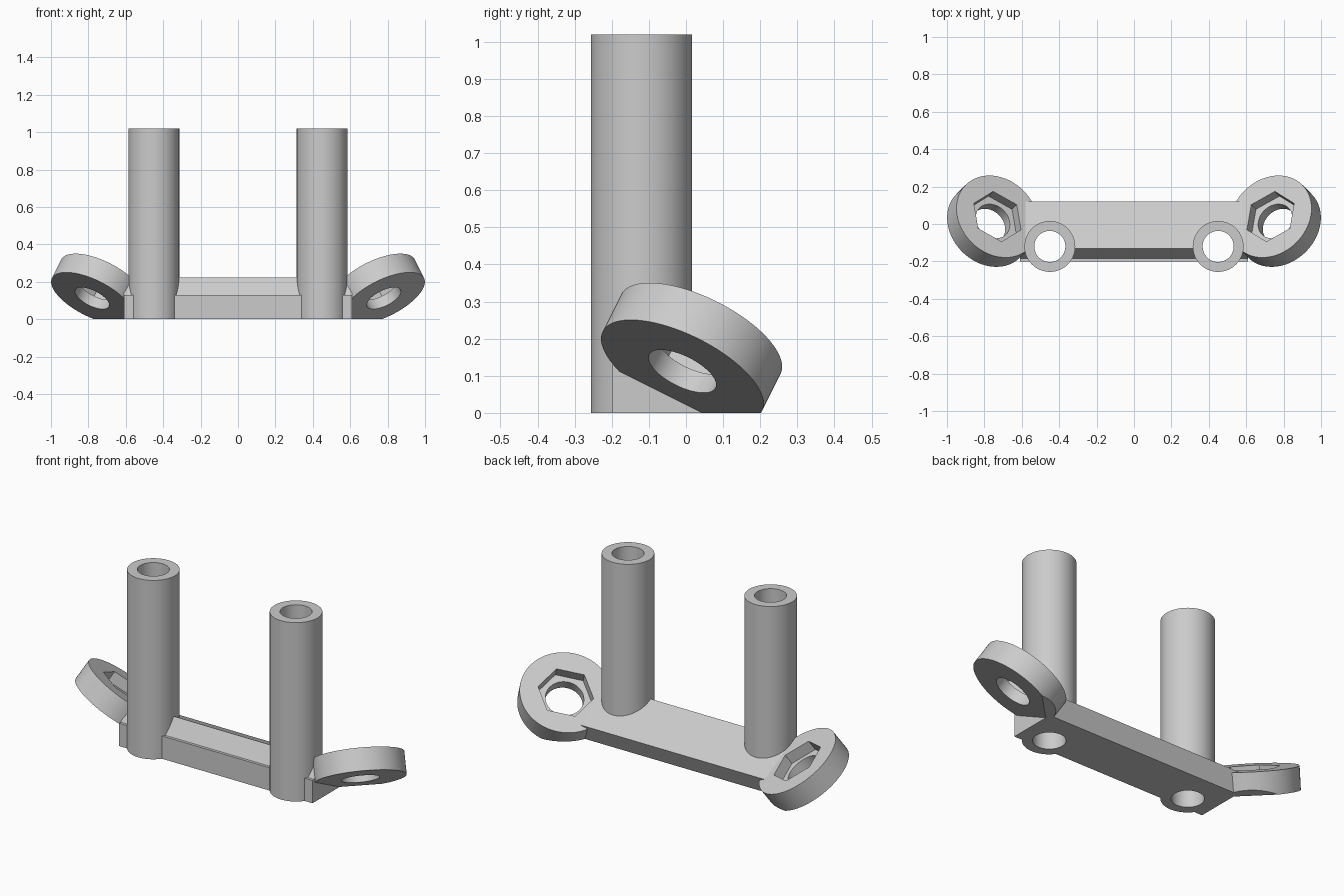
import bpy, bmesh, math
from mathutils import Vector

if "Cube" in bpy.data.objects:
    bpy.data.objects.remove(bpy.data.objects["Cube"], do_unlink=True)

GREY = (0.6, 0.6, 0.6, 1.0)
mat = bpy.data.materials.new("light grey")
mat.use_nodes = True
mat.diffuse_color = GREY
mat.node_tree.nodes["Principled BSDF"].inputs["Base Color"].default_value = GREY


def prism(name, ring, sweep):
    """Closed solid from a ring of points pushed along a sweep vector."""
    bm = bmesh.new()
    low = [bm.verts.new(p) for p in ring]
    high = [bm.verts.new(p + sweep) for p in ring]
    bm.faces.new(low)
    bm.faces.new(high)
    n = len(ring)
    for i in range(n):
        j = (i + 1) % n
        bm.faces.new((low[i], low[j], high[j], high[i]))
    bmesh.ops.recalc_face_normals(bm, faces=bm.faces)
    mesh = bpy.data.meshes.new(name)
    bm.to_mesh(mesh)
    bm.free()
    mesh.materials.append(mat)
    obj = bpy.data.objects.new(name, mesh)
    bpy.context.collection.objects.link(obj)
    return obj


def round_prism(name, base, axis, across, radius, sides, side=1, turn=0.0):
    """Regular prism from a base centre along an axis, mirrored by side."""
    other = axis.normalized().cross(across)
    flip = Vector((side, 1, 1))
    ring = []
    for i in range(sides):
        a = turn + math.tau * i / sides
        ring.append((base + radius * (math.cos(a) * across + math.sin(a) * other)) * flip)
    return prism(name, ring, axis * flip)


def cut(obj, cutters):
    for c in cutters:
        mod = obj.modifiers.new("cut", "BOOLEAN")
        mod.operation = "DIFFERENCE"
        mod.solver = "EXACT"
        mod.object = c
    bpy.ops.object.select_all(action="DESELECT")
    bpy.context.view_layer.objects.active = obj
    obj.select_set(True)
    for mod in list(obj.modifiers):
        bpy.ops.object.modifier_apply(modifier=mod.name)
    bpy.ops.object.shade_smooth_by_angle(angle=math.radians(30))


X, Z = Vector((1, 0, 0)), Vector((0, 0, 1))
cutters = []
bores = []

# Upright tubes
for side, label in ((1, "left"), (-1, "right")):
    foot = Vector((0.45, -0.12, 0))
    tube = round_prism(label + "_tube", foot, Z * 1.02, X, 0.136, 64, side)
    bore = round_prism("bore_cutter", foot - Z * 0.1, Z * 1.3, X, 0.083, 64, side)
    cut(tube, [bore])
    bores.append(bore)

# Sloping crossbar with an upright front lip
profile = [(-0.2, 0), (-0.2, 0.13), (-0.184, 0.13), (-0.13, 0.222), (0.12, 0.097), (0.075, 0)]
bar = prism("crossbar", [Vector((-0.61, y, z)) for y, z in profile], X * 1.22)
cut(bar, bores)

# Tilted end discs with a round hole and a hexagonal nut pocket
floor = prism("floor_cutter", [Vector((x, y, -1)) for x, y in
                               ((-2, -2), (2, -2), (2, 2), (-2, 2))], Z)
base = Vector((0.78, -0.01, 0.112))
axis = Vector((-0.05, 0.05, 0.1))
across = Vector((1, 1, 0)).normalized()
for side, label in ((1, "left"), (-1, "right")):
    disc = round_prism(label + "_disc", base, axis, across, 0.24, 96, side)
    hole = round_prism("hole_cutter", base - axis, axis * 3, across, 0.1, 64, side)
    pocket = round_prism("pocket_cutter", base + axis * 0.5, axis, across, 0.147, 6,
                         side, math.radians(-19))
    cut(disc, [floor, hole, pocket] + bores)
    cutters += [hole, pocket]

# Discard the helpers
for c in cutters + bores + [floor]:
    bpy.data.objects.remove(c, do_unlink=True)
